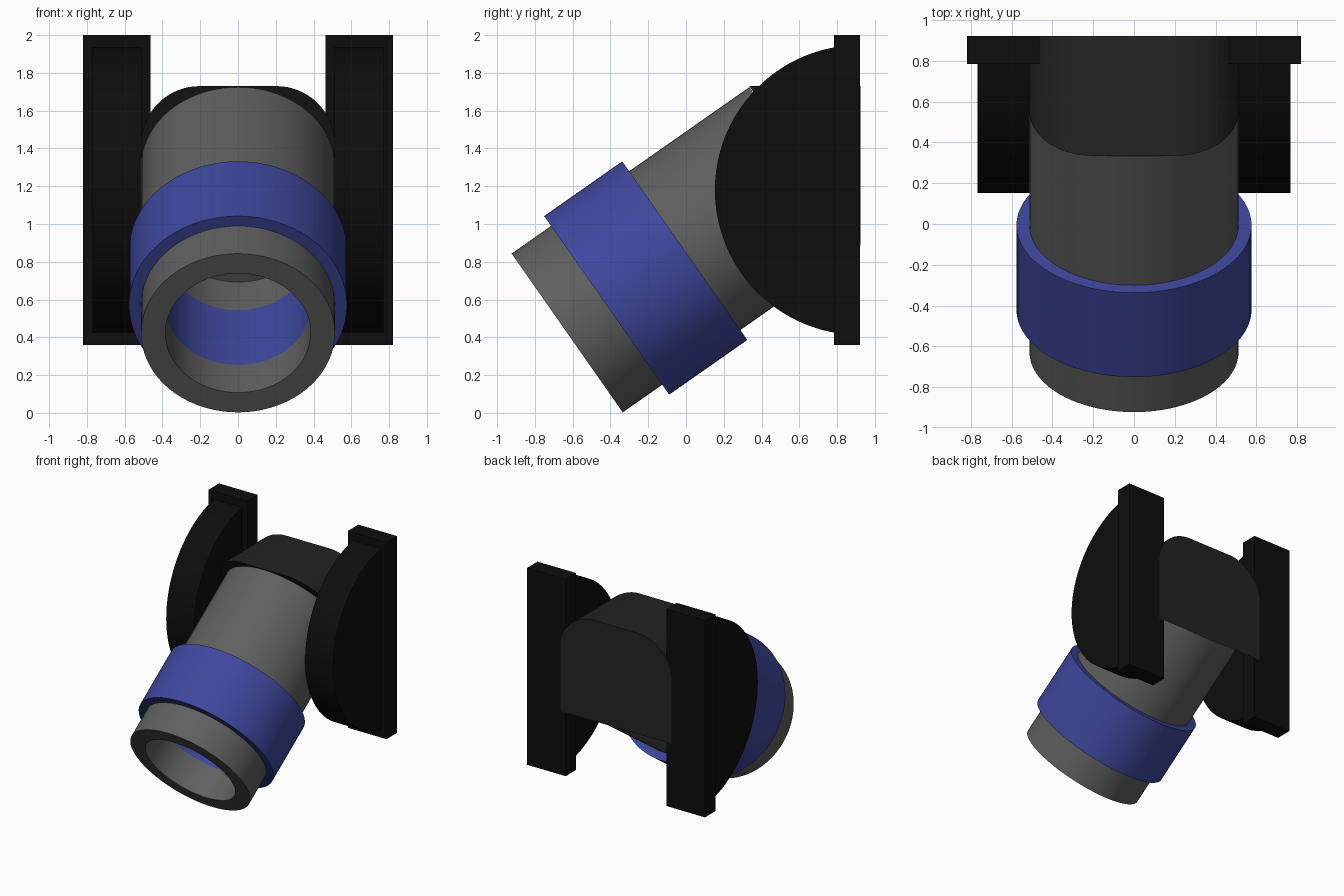
import bpy, bmesh
from math import radians, sin, cos, pi, tan
from mathutils import Vector, Matrix

if "Cube" in bpy.data.objects:
    bpy.data.objects.remove(bpy.data.objects["Cube"])

TILT = radians(35)
BACK = 0.923
R, BORE, LENGTH = 0.513, 0.385, 1.536
FRONT = Vector((0, -0.629, 0.423))      # centre of the open mouth
TUBE_MATRIX = Matrix.Translation(FRONT) @ Matrix.Rotation(TILT - pi / 2, 4, 'X')


def material(name, rgb):
    m = bpy.data.materials.new(name)
    m.diffuse_color = (*rgb, 1)
    m.use_nodes = True
    m.node_tree.nodes["Principled BSDF"].inputs["Base Color"].default_value = m.diffuse_color
    return m


GREY = material("dark_grey", (0.115, 0.115, 0.115))
BLUE = material("blue", (0.05, 0.063, 0.34))
CHARCOAL = material("charcoal", (0.017, 0.017, 0.017))
BLACK = material("black", (0.004, 0.004, 0.004))


def finish(bm, name, mat):
    bmesh.ops.recalc_face_normals(bm, faces=bm.faces[:])
    me = bpy.data.meshes.new(name)
    bm.to_mesh(me)
    bm.free()
    ob = bpy.data.objects.new(name, me)
    bpy.context.collection.objects.link(ob)
    me.materials.append(mat)
    bpy.ops.object.select_all(action='DESELECT')
    ob.select_set(True)
    bpy.context.view_layer.objects.active = ob
    bpy.ops.object.shade_smooth_by_angle(angle=radians(30))
    return ob


def lathe(name, profile, mat, closed=True):
    """Revolve (radius, distance along tube) points about the tilted axis."""
    bm = bmesh.new()
    vs = [bm.verts.new((r, 0, t)) for r, t in profile]
    pairs = list(zip(vs, vs[1:])) + ([(vs[-1], vs[0])] if closed else [])
    es = [bm.edges.new(p) for p in pairs]
    bmesh.ops.spin(bm, geom=vs + es, cent=(0, 0, 0), axis=(0, 0, 1),
                   angle=2 * pi, steps=72, use_duplicate=False)
    bmesh.ops.remove_doubles(bm, verts=bm.verts[:], dist=1e-4)
    bm.transform(TUBE_MATRIX)
    return finish(bm, name, mat)


def prism(name, outline, offset, mat):
    """Extrude a closed 3D outline along an offset vector."""
    bm = bmesh.new()
    face = bm.faces.new([bm.verts.new(p) for p in outline])
    new = bmesh.ops.extrude_face_region(bm, geom=[face], use_keep_orig=True)
    bmesh.ops.translate(bm, vec=offset,
                        verts=[v for v in new['geom'] if isinstance(v, bmesh.types.BMVert)])
    return bm


# Angled tube: mouth, blue collar and blind rear section
def ring(r, t0, t1):
    return [(BORE, t0), (r, t0), (r, t1), (BORE, t1)]


lathe("tube_mouth", ring(R, 0, 0.255), GREY)
lathe("collar", ring(0.577, 0.255, 0.76), BLUE)
lathe("tube_body", [(0, 1.02), (BORE, 1.02), (BORE, 0.76), (R, 0.76),
                    (R, LENGTH), (0, LENGTH)], GREY, closed=False)

# Wedge block joining the tube end to the rear plane, with rounded top corners
top, low, corner = 1.73, 0.89, 0.31
outline = [(-R, low), (R, low)]
for side, start in ((1, 0), (-1, pi / 2)):
    for i in range(17):
        a = start + i * pi / 32
        outline.append((side * (R - corner) + corner * cos(a),
                        top - corner + corner * sin(a)))
bm = prism("wedge", [(x, BACK, z) for x, z in outline], Vector((0, 0, 0)), CHARCOAL)
bm.free()
bm = bmesh.new()
back = [bm.verts.new((x, BACK, z)) for x, z in outline]
# Front outline lies on the tube's end plane; it meets the back at the bottom
front = [bm.verts.new((x, BACK - (z - low) * tan(TILT), z)) for x, z in outline]
bm.faces.new(back)
bm.faces.new(front)
for i in range(len(back)):
    j = (i + 1) % len(back)
    bm.faces.new((back[i], back[j], front[j], front[i]))
bmesh.ops.remove_doubles(bm, verts=bm.verts[:], dist=1e-4)
finish(bm, "wedge_block", CHARCOAL)

# Side brackets: upright mounting plate and half-disc cheek on each side
for side, label in ((-1, "left"), (1, "right")):
    bm = bmesh.new()
    bmesh.ops.create_cube(bm, size=1)
    bmesh.ops.scale(bm, vec=(0.357, 0.138, 1.64), verts=bm.verts[:])
    bmesh.ops.translate(bm, vec=(side * 0.642, BACK - 0.07, 1.18), verts=bm.verts[:])
    finish(bm, label + "_mounting_plate", BLACK)

    arc = [(side * 0.512, 0.92 - 0.767 * sin(pi * i / 48), 1.18 + 0.767 * cos(pi * i / 48))
           for i in range(49)]
    bm = prism("cheek", arc, Vector((side * 0.257, 0, 0)), BLACK)
    finish(bm, label + "_cheek", BLACK)
